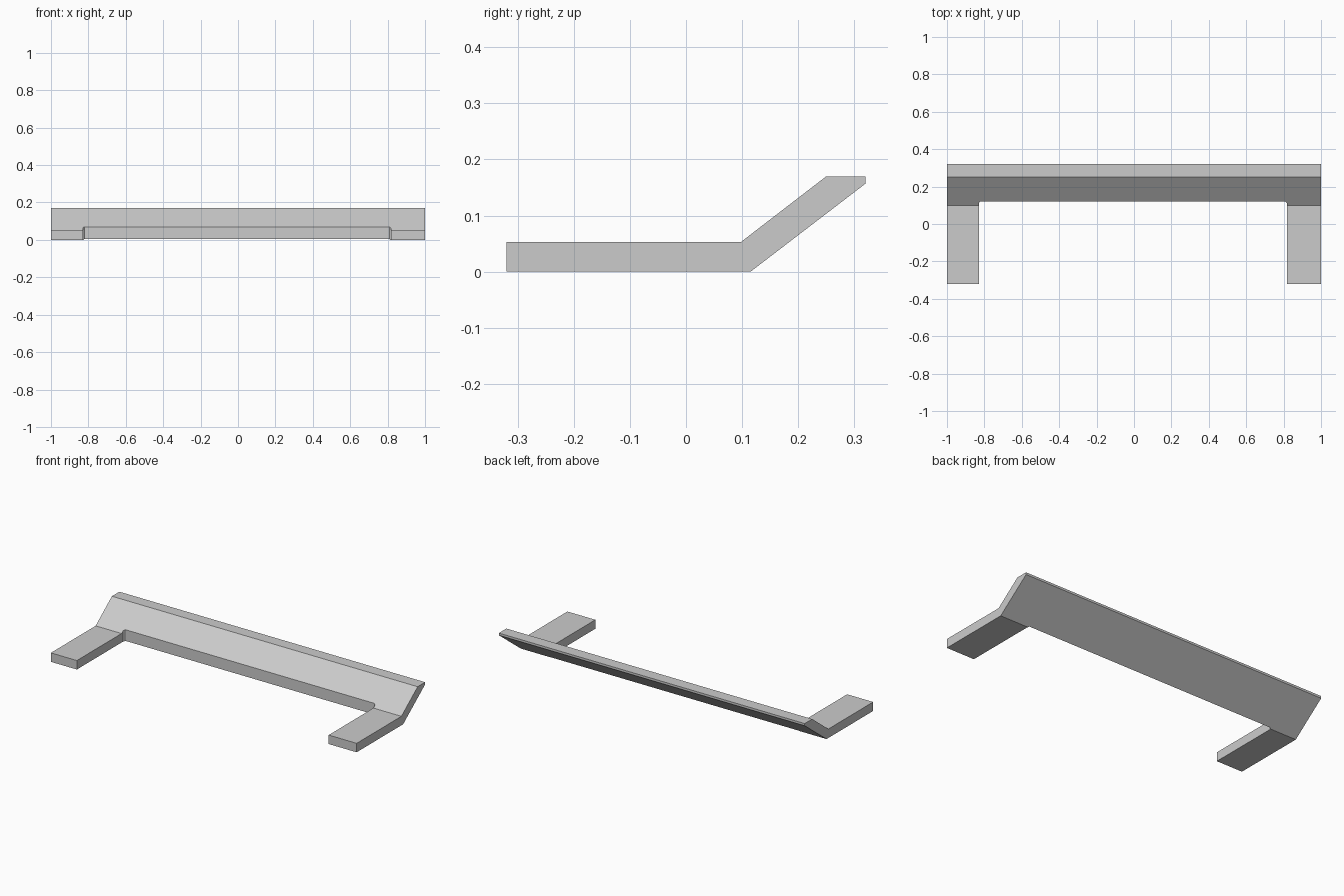
import bpy
import bmesh

default = bpy.data.objects.get("Cube")
if default:
    bpy.data.objects.remove(default, do_unlink=True)

# Single plain grey finish
grey = bpy.data.materials.new("light_grey")
grey.use_nodes = True
grey.diffuse_color = (0.6, 0.6, 0.6, 1)
grey.node_tree.nodes["Principled BSDF"].inputs["Base Color"].default_value = grey.diffuse_color


def prism(name, points, offset):
    """Extrude a closed outline of 3D points along an offset."""
    bm = bmesh.new()
    face = bm.faces.new([bm.verts.new(p) for p in points])
    extruded = bmesh.ops.extrude_face_region(bm, geom=[face])["geom"]
    moved = [v for v in extruded if isinstance(v, bmesh.types.BMVert)]
    bmesh.ops.translate(bm, verts=moved, vec=offset)
    bmesh.ops.recalc_face_normals(bm, faces=bm.faces)
    mesh = bpy.data.meshes.new(name)
    bm.to_mesh(mesh)
    bm.free()
    mesh.materials.append(grey)
    obj = bpy.data.objects.new(name, mesh)
    bpy.context.collection.objects.link(obj)
    return obj


# Bent plate: flat base rising into a sloped lip, swept over the full width
side = [(-0.32, 0), (0.115, 0), (0.32, 0.157), (0.32, 0.17),
        (0.25, 0.17), (0.098, 0.053), (-0.32, 0.053)]
lip = prism("lip_with_end_arms", [(-1, y, z) for y, z in side], (2, 0, 0))

# Notch between the two arms, with small clipped inner corners
left, right, back, clip = -0.83, 0.817, 0.12, 0.008
notch = [(left, -0.5), (right, -0.5), (right, back - clip),
         (right - clip, back), (left + clip, back), (left, back - clip)]
cutter = prism("notch_cutter", [(x, y, -0.1) for x, y in notch], (0, 0, 0.4))
cutter.hide_render = True

cut = lip.modifiers.new("notch", "BOOLEAN")
cut.operation = "DIFFERENCE"
cut.solver = "EXACT"
cut.object = cutter
bpy.context.view_layer.objects.active = lip
bpy.ops.object.modifier_apply(modifier=cut.name)
bpy.data.objects.remove(cutter, do_unlink=True)
